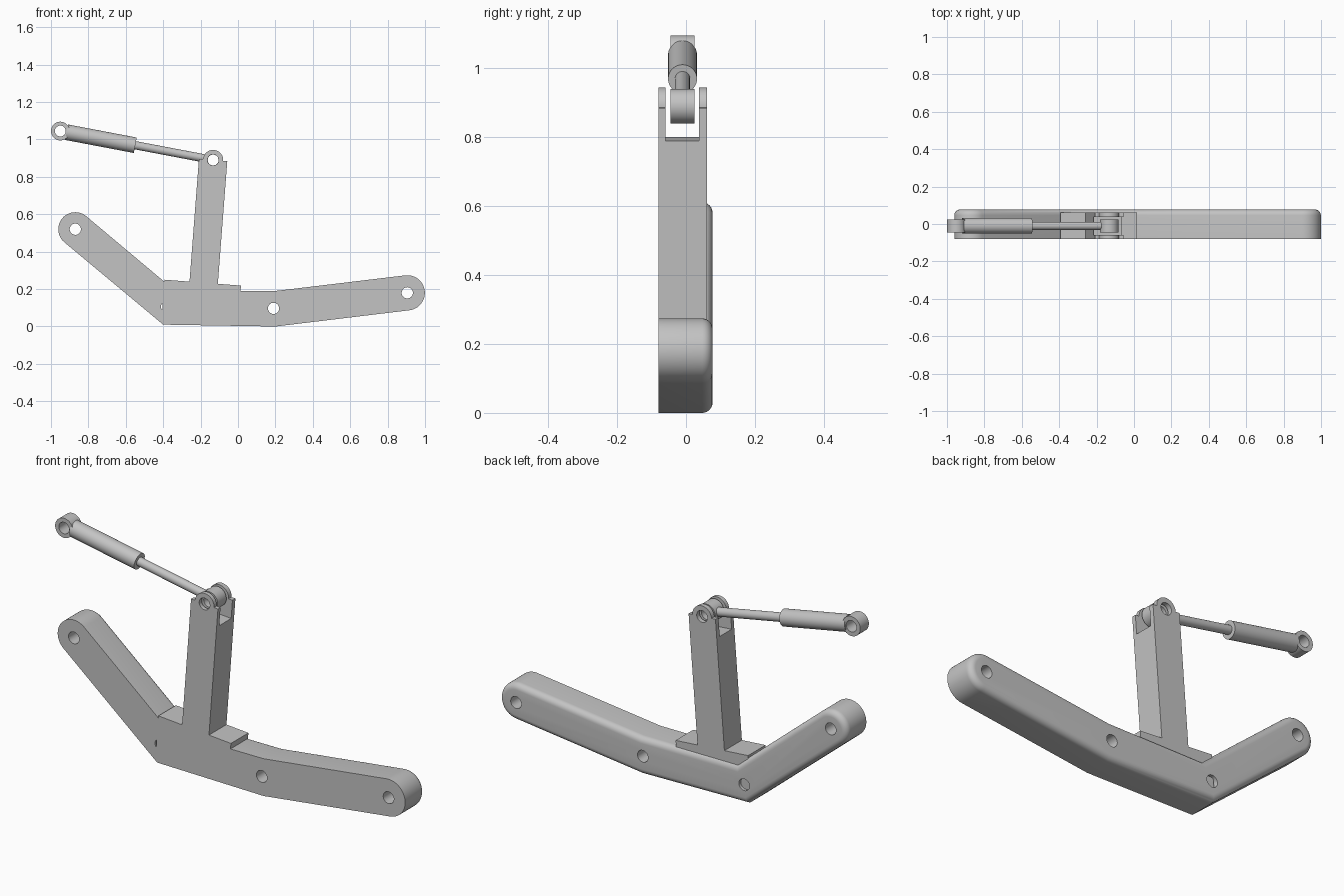
import bpy
import bmesh
from math import sin, cos, radians, atan2, hypot
from mathutils import Matrix, Vector

old = bpy.data.objects.get("Cube")
if old:
    bpy.data.objects.remove(old, do_unlink=True)

grey = bpy.data.materials.new("plain grey")
grey.use_nodes = True
colour = (0.55, 0.55, 0.55, 1)
grey.diffuse_color = colour
grey.node_tree.nodes["Principled BSDF"].inputs["Base Color"].default_value = colour


def arc(centre, r, start, end, steps=24):
    """Points on an arc in the x-z plane, angles in degrees."""
    angles = [radians(start + (end - start) * i / steps) for i in range(steps + 1)]
    return [(centre[0] + r * cos(a), centre[1] + r * sin(a)) for a in angles]


def circle(centre, r, steps=40):
    return arc(centre, r, 0, 360, steps)[:-1]


def prism(name, points, y0, y1, round_back=0):
    """Extrude an x-z outline from y0 back to y1, optionally rounding the back rim."""
    bm = bmesh.new()
    face = bm.faces.new([bm.verts.new((x, y0, z)) for x, z in points])
    out = bmesh.ops.extrude_face_region(bm, geom=[face])
    back = [v for v in out["geom"] if isinstance(v, bmesh.types.BMVert)]
    bmesh.ops.translate(bm, verts=back, vec=(0, y1 - y0, 0))
    bmesh.ops.recalc_face_normals(bm, faces=bm.faces)
    if round_back:
        rim = [e for e in bm.edges if all(v in back for v in e.verts)]
        bmesh.ops.bevel(bm, geom=rim, offset=round_back, segments=6,
                        profile=0.5, affect='EDGES')
    mesh = bpy.data.meshes.new(name)
    bm.to_mesh(mesh)
    bm.free()
    obj = bpy.data.objects.new(name, mesh)
    bpy.context.collection.objects.link(obj)
    mesh.materials.append(grey)
    return obj


def cut(obj, cutter):
    """Subtract the cutter, bake the result and drop the cutter."""
    cutter.hide_render = True
    mod = obj.modifiers.new("cut", 'BOOLEAN')
    mod.operation = 'DIFFERENCE'
    mod.solver = 'EXACT'
    mod.object = cutter
    graph = bpy.context.evaluated_depsgraph_get()
    mesh = bpy.data.meshes.new_from_object(obj.evaluated_get(graph))
    obj.modifiers.clear()
    obj.data = mesh
    bpy.data.objects.remove(cutter, do_unlink=True)


def drill(obj, centre, r):
    cut(obj, prism("drill", circle(centre, r), -0.3, 0.3))


def rod(name, start, end, r):
    """Cylinder lying in the x-z plane between two points at the ram's depth."""
    dx, dz = end[0] - start[0], end[1] - start[1]
    length = hypot(dx, dz)
    obj = prism(name, circle((0, 0), r), 0, length)
    # the prism's y axis is turned onto the ram direction
    turn = Vector((0, 1, 0)).rotation_difference(Vector((dx, 0, dz))).to_matrix().to_4x4()
    obj.data.transform(Matrix.Translation((start[0], RAM_Y, start[1])) @ turn)
    return obj


RAM_Y = -0.01
FRONT = -0.08
left_pin, right_pin = (-0.87, 0.52), (0.905, 0.18)
mast_pin, ram_pin = (-0.133, 0.89), (-0.95, 1.045)
parts = []

# Bent arm with round ends, pin holes and a rounded back rim
outline = (arc(left_pin, 0.091, 50, 230) + [(-0.4, 0.01), (0.2, 0)]
           + arc(right_pin, 0.094, -83, 97) + [(0.2, 0.19), (-0.335, 0.19)])
arm = prism("arm", outline, FRONT, 0.077, 0.03)
for centre in (left_pin, right_pin, (0.19, 0.097), (-0.382, 0.105)):
    drill(arm, centre, 0.03)
parts.append(arm)

# Mast on its foot, leaning slightly, with lugs round the pin
tilt = radians(4.4)


def lean(points):
    return [(mast_pin[0] + x * cos(tilt) + z * sin(tilt),
             mast_pin[1] - x * sin(tilt) + z * cos(tilt)) for x, z in points]


half, foot = 0.076, -0.658
outline = ([(half, 0)] + arc((0, 0), 0.054, 0, 180) + [(-half, 0), (-half, foot),
           (-0.21, foot), (-0.21, -0.85), (0.2, -0.85), (0.2, foot), (half, foot)])
mast = prism("mast", lean(outline), FRONT, 0.061)
slot = [(-0.2, -0.095), (0.2, -0.095), (0.2, 0.2), (-0.2, 0.2)]
cut(mast, prism("slot", lean(slot), -0.059, 0.037))
drill(mast, mast_pin, 0.03)
parts.append(mast)

# Ram: an eye at each end, a barrel and a thinner rod
for name, pin in (("barrel_eye", ram_pin), ("rod_eye", mast_pin)):
    eye = prism(name, circle(pin, 0.05), RAM_Y - 0.035, RAM_Y + 0.035)
    drill(eye, pin, 0.029)
    parts.append(eye)

slope = atan2(mast_pin[1] - ram_pin[1], mast_pin[0] - ram_pin[0])
span = hypot(mast_pin[1] - ram_pin[1], mast_pin[0] - ram_pin[0])


def along(d):
    return ram_pin[0] + d * cos(slope), ram_pin[1] + d * sin(slope)


parts.append(rod("ram_barrel", along(0.034), along(0.408), 0.042))
parts.append(rod("ram_rod", along(0.39), along(span - 0.034), 0.022))

# Smooth round walls, sharp edges kept
bpy.ops.object.select_all(action='DESELECT')
for obj in parts:
    obj.select_set(True)
    bpy.context.view_layer.objects.active = obj
bpy.ops.object.shade_smooth_by_angle(angle=radians(30))
